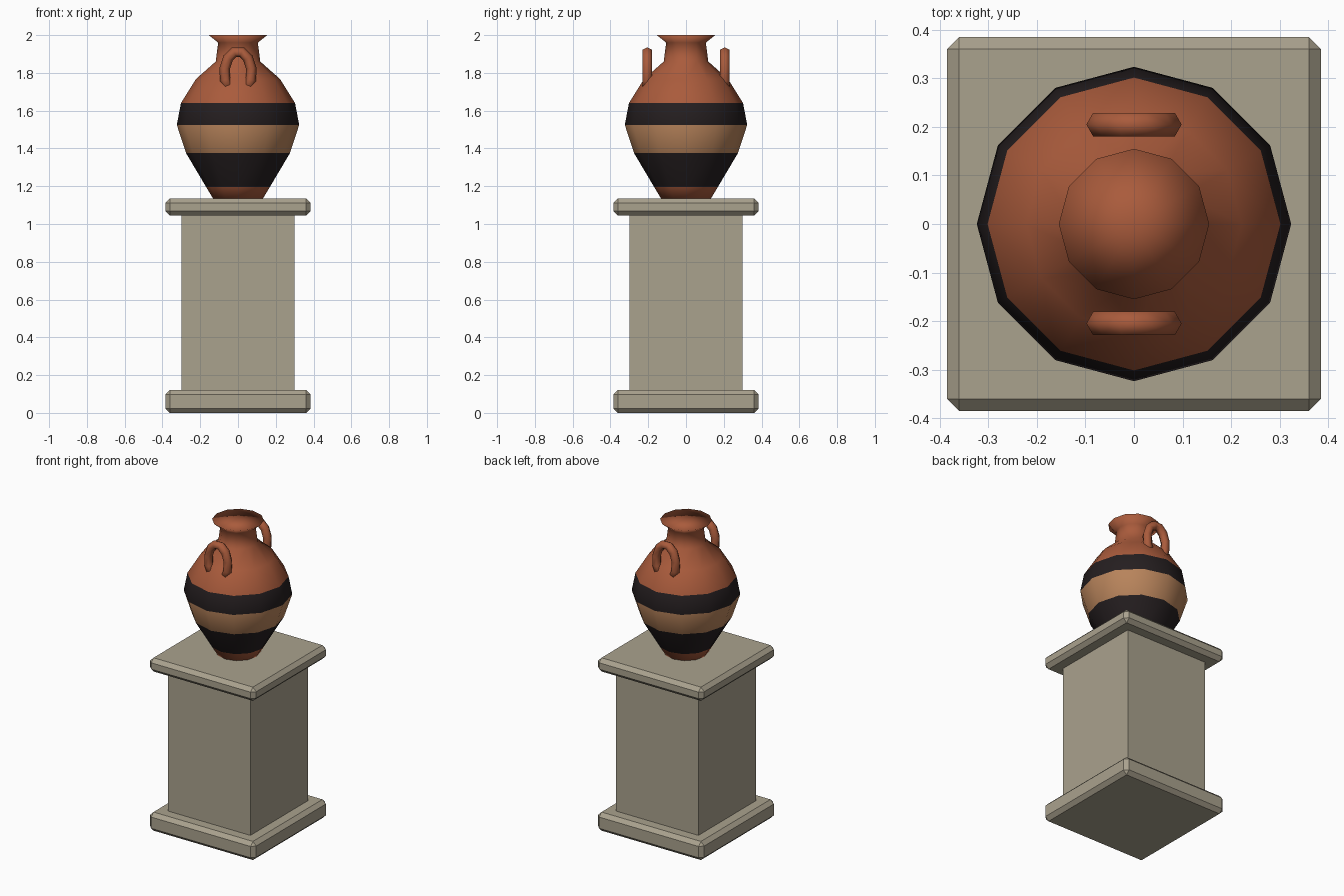
import bpy, bmesh, math
from mathutils import Vector

if "Cube" in bpy.data.objects:
    bpy.data.objects.remove(bpy.data.objects["Cube"])


def material(name, rgb):
    m = bpy.data.materials.new(name)
    m.diffuse_color = (*rgb, 1)
    m.use_nodes = True
    m.node_tree.nodes["Principled BSDF"].inputs["Base Color"].default_value = m.diffuse_color
    return m


stone = material("stone", (0.40, 0.36, 0.27))
terracotta = material("terracotta", (0.40, 0.105, 0.045))
black = material("black_glaze", (0.018, 0.013, 0.014))
tan = material("tan_clay", (0.48, 0.23, 0.105))


def finish(bm, name, mats, smooth=False):
    bmesh.ops.recalc_face_normals(bm, faces=bm.faces)
    for f in bm.faces:
        f.smooth = smooth
    me = bpy.data.meshes.new(name)
    bm.to_mesh(me)
    bm.free()
    for m in mats:
        me.materials.append(m)
    ob = bpy.data.objects.new(name, me)
    bpy.context.collection.objects.link(ob)
    return ob


def block(name, half, z0, z1, chamfer=0.0):
    bm = bmesh.new()
    bmesh.ops.create_cube(bm, size=1)
    for v in bm.verts:
        v.co = (v.co.x * 2 * half, v.co.y * 2 * half, z0 + (v.co.z + 0.5) * (z1 - z0))
    if chamfer:
        bmesh.ops.bevel(bm, geom=bm.edges[:], offset=chamfer, segments=1, affect='EDGES')
    return finish(bm, name, [stone])


# pedestal
block("pedestal_base", 0.385, 0.0, 0.122, 0.024)
block("pedestal_shaft", 0.30, 0.10, 1.06)
block("pedestal_cap", 0.385, 1.045, 1.135, 0.024)

# vase body: twelve-sided lathe, coloured in bands by height
SIDES = 12
profile = [(0.132, 1.135), (0.168, 1.195), (0.275, 1.375), (0.324, 1.525),
           (0.302, 1.64), (0.222, 1.768), (0.118, 1.86), (0.105, 1.96), (0.155, 2.0)]
bm = bmesh.new()
rings = []
for r, z in profile:
    rings.append([bm.verts.new((r * math.cos(2 * math.pi * i / SIDES),
                                r * math.sin(2 * math.pi * i / SIDES), z))
                  for i in range(SIDES)])
for a, b in zip(rings, rings[1:]):
    for i in range(SIDES):
        j = (i + 1) % SIDES
        bm.faces.new((a[i], a[j], b[j], b[i]))
for ring, z in ((rings[0], 1.135), (rings[-1], 2.0)):
    centre = bm.verts.new((0, 0, z))
    for i in range(SIDES):
        bm.faces.new((ring[i], ring[(i + 1) % SIDES], centre))
for f in bm.faces:
    z = f.calc_center_median().z
    if 1.195 < z < 1.375 or 1.525 < z < 1.64:
        f.material_index = 1
    elif 1.375 < z < 1.525:
        f.material_index = 2
finish(bm, "vase_body", [terracotta, black, tan], smooth=True)


# handles: hexagonal tube swept along an oval arch, ends sunk in the shoulder
def handle(name, y, rx=0.072, rz=0.114, cz=1.80, tube=0.028, steps=9, n=6):
    bm = bmesh.new()
    loops = []
    for k in range(steps + 1):
        t = math.radians(-50 + 280 * k / steps)
        p = Vector((rx * math.cos(t), y, cz + rz * math.sin(t)))
        out = Vector((rz * math.cos(t), 0, rx * math.sin(t))).normalized()
        loops.append([bm.verts.new(p + tube * (out * math.cos(2 * math.pi * i / n)
                                               + Vector((0, math.sin(2 * math.pi * i / n), 0))))
                      for i in range(n)])
    for a, b in zip(loops, loops[1:]):
        for i in range(n):
            j = (i + 1) % n
            bm.faces.new((a[i], a[j], b[j], b[i]))
    bm.faces.new(loops[0])
    bm.faces.new(loops[-1])
    return finish(bm, name, [terracotta], smooth=True)


handle("front_handle", -0.205)
handle("back_handle", 0.205)
